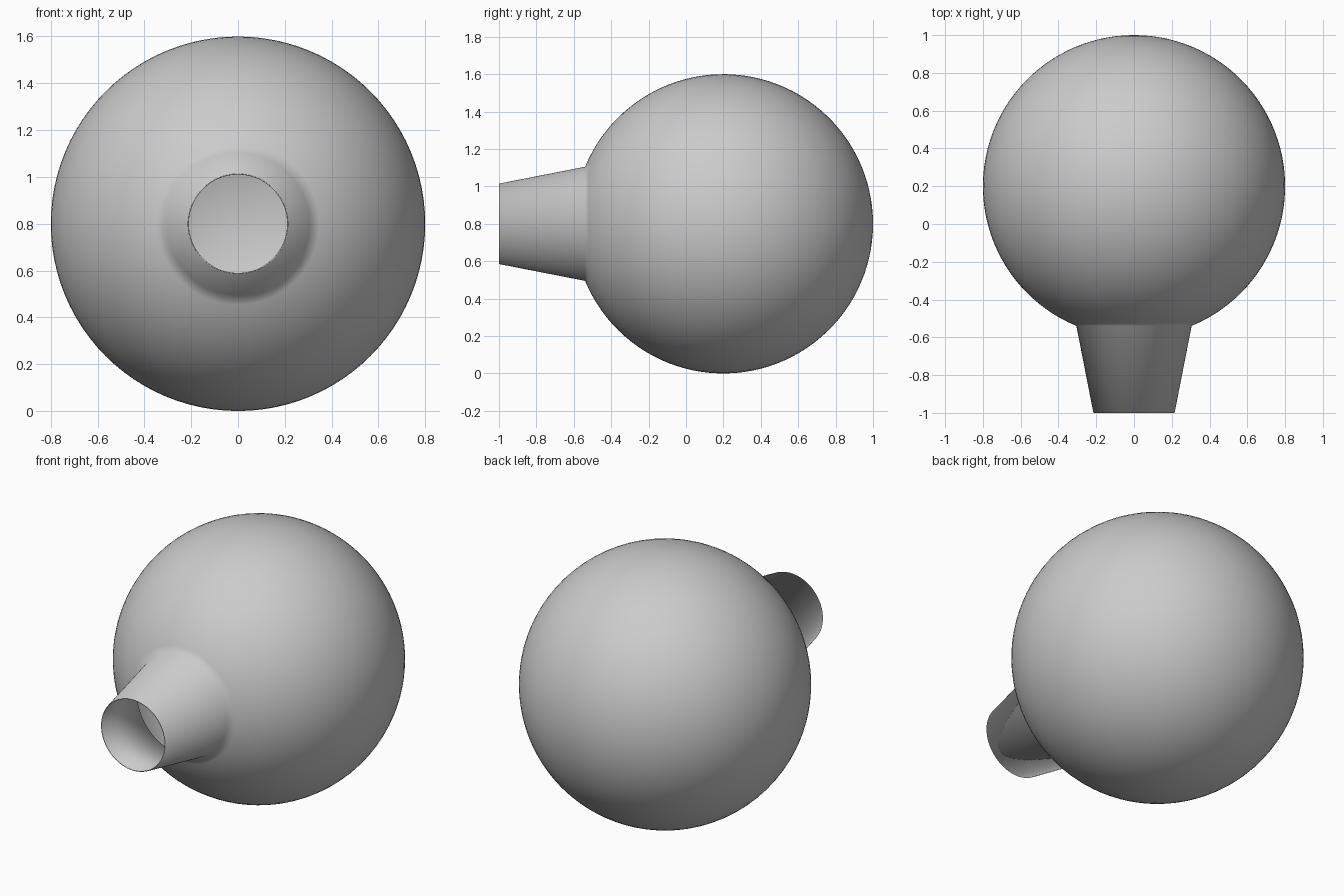
import bpy, bmesh, math

if "Cube" in bpy.data.objects:
    bpy.data.objects.remove(bpy.data.objects["Cube"])

CY, CZ = 0.2, 0.8      # globe centre
R, WALL = 0.8, 0.005   # globe radius, wall thickness
RINGS, SEGS = 48, 96


def arc(radius, neck_r):
    """Half profile (r, y) from the back pole to where the neck starts."""
    end = math.pi - math.asin(neck_r / radius)
    return [(radius * math.sin(end * i / RINGS),
             CY + radius * math.cos(end * i / RINGS)) for i in range(RINGS + 1)]


# Thin-walled profile: outer globe, neck rim, then back along the inside
outer = arc(R, 0.305) + [(0.215, -1.0)]
inner = [(0.21, -1.0)] + arc(R - WALL, 0.30)[::-1]
profile = outer + inner

# Revolve the profile around the y axis
bm = bmesh.new()
verts = [bm.verts.new((r, y, CZ)) for r, y in profile]
edges = [bm.edges.new(pair) for pair in zip(verts, verts[1:])]
bmesh.ops.spin(bm, geom=verts + edges, cent=(0, 0, CZ), axis=(0, 1, 0),
               angle=2 * math.pi, steps=SEGS, use_duplicate=False)
bmesh.ops.remove_doubles(bm, verts=bm.verts, dist=0.0005)
bmesh.ops.recalc_face_normals(bm, faces=bm.faces)
for f in bm.faces:
    f.smooth = True

mesh = bpy.data.meshes.new("globe_with_neck")
bm.to_mesh(mesh)
bm.free()
obj = bpy.data.objects.new("globe_with_neck", mesh)
bpy.context.collection.objects.link(obj)
